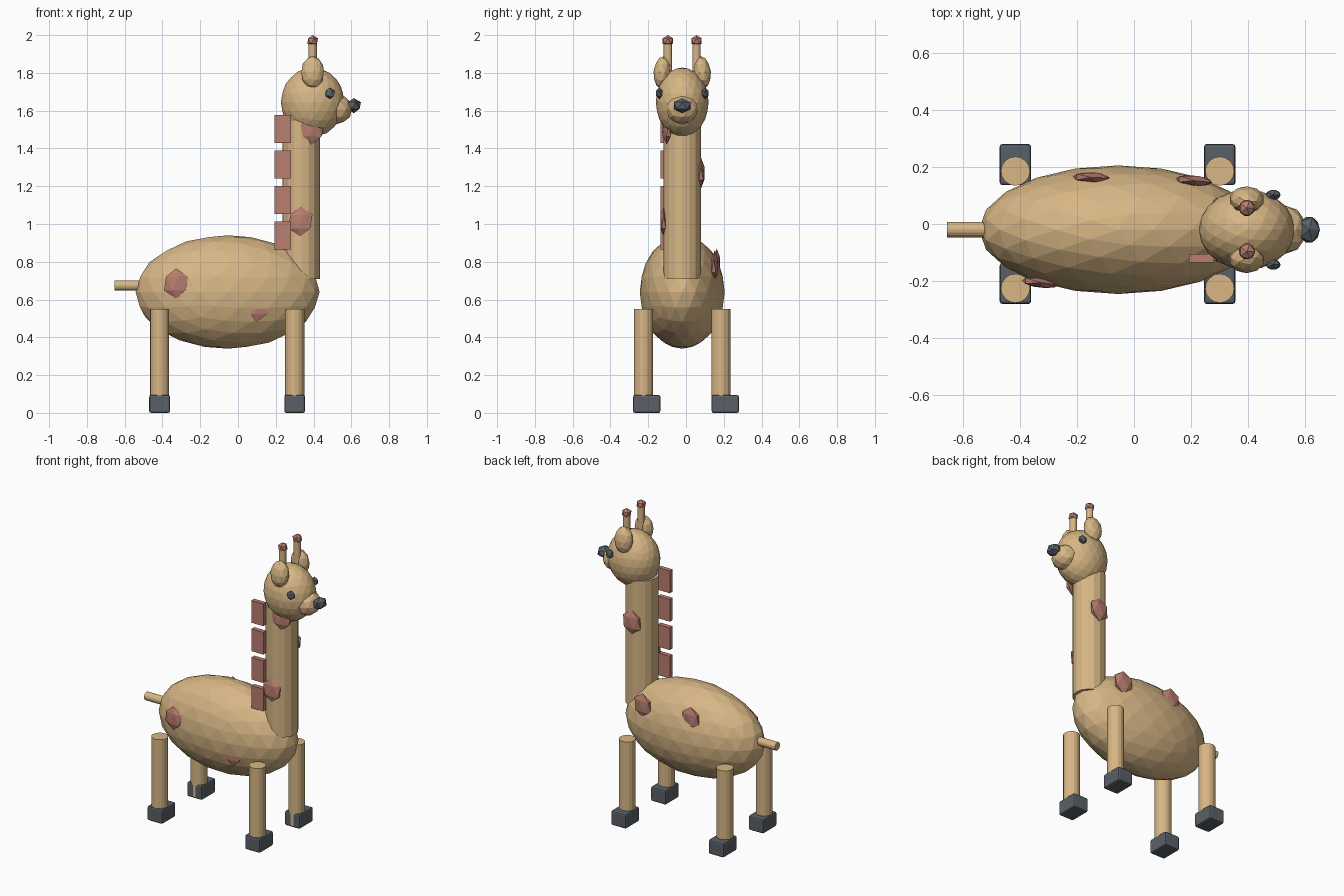
import bpy, math

if "Cube" in bpy.data.objects:
    bpy.data.objects.remove(bpy.data.objects["Cube"])


def material(name, rgb):
    m = bpy.data.materials.new(name)
    m.diffuse_color = (*rgb, 1)
    m.use_nodes = True
    m.node_tree.nodes["Principled BSDF"].inputs["Base Color"].default_value = m.diffuse_color
    return m


TAN = material("tan hide", (0.68, 0.47, 0.235))
PINK = material("dusty pink", (0.49, 0.21, 0.165))
DARK = material("dark slate", (0.10, 0.118, 0.138))
CY = -0.02  # plane of symmetry of the body


def finish(name, mat):
    ob = bpy.context.object
    ob.name = name
    ob.data.materials.append(mat)
    return ob


def blob(name, loc, radii, mat, sub=1, rot=(0, 0, 0)):
    bpy.ops.mesh.primitive_ico_sphere_add(subdivisions=sub, radius=1, location=loc, rotation=rot)
    ob = finish(name, mat)
    ob.scale = radii
    return ob


def tube(name, loc, r, depth, mat, rot=(0, 0, 0), sides=16):
    bpy.ops.mesh.primitive_cylinder_add(vertices=sides, radius=r, depth=depth, location=loc, rotation=rot)
    return finish(name, mat)


def box(name, loc, size, mat, bevel=0):
    bpy.ops.mesh.primitive_cube_add(size=1, location=loc)
    ob = finish(name, mat)
    ob.scale = size
    bpy.ops.object.transform_apply(location=False, rotation=False, scale=True)
    if bevel:
        b = ob.modifiers.new("soft edges", 'BEVEL')
        b.width = bevel
        b.segments = 2
    return ob


# Torso, neck, head, muzzle, nose and tail
blob("body", (-0.055, CY, 0.64), (0.487, 0.225, 0.30), TAN, 3)
tube("neck", (0.335, CY, 1.13), 0.10, 0.84, TAN)
blob("head", (0.395, CY, 1.645), (0.168, 0.14, 0.183), TAN, 3)
blob("muzzle", (0.525, CY, 1.607), (0.08, 0.086, 0.078), TAN, 2)
blob("nose", (0.613, CY, 1.627), (0.042, 0.052, 0.04), DARK)
tube("tail", (-0.555, CY, 0.675), 0.027, 0.20, TAN, (0, math.pi / 2, 0))

# Legs and hooves
for x, end in ((0.30, "front"), (-0.415, "rear")):
    for s, side in ((-1, "right"), (1, "left")):
        tube(f"{end}_{side}_leg", (x, CY + s * 0.205, 0.28), 0.051, 0.54, TAN)
        box(f"{end}_{side}_hoof", (x, s * 0.208, 0.0475), (0.11, 0.144, 0.095), DARK, 0.01)

# Paired head details
for s, side in ((-1, "right"), (1, "left")):
    blob(f"{side}_ear", (0.395, CY + s * 0.106, 1.803), (0.062, 0.046, 0.086), TAN, 2, (s * 0.1, 0, 0))
    blob(f"{side}_eye", (0.487, CY + s * 0.122, 1.692), (0.029, 0.02, 0.03), DARK)
    tube(f"{side}_horn", (0.395, CY + s * 0.076, 1.83), 0.022, 0.25, TAN)
    blob(f"{side}_horn_tip", (0.395, CY + s * 0.076, 1.969), (0.032, 0.032, 0.031), PINK)

# Mane plates up the back of the neck
for i in range(4):
    box(f"mane_{i + 1}", (0.236, -0.12, 0.939 + i * 0.188), (0.087, 0.03, 0.147), PINK)

# Flattened spots: x, y, z, turn about z
spots = [(-0.328, -0.205, 0.685, -0.12), (0.10, -0.202, 0.56, 0.05),
         (-0.15, 0.163, 0.79, -0.03), (0.21, 0.152, 0.78, -0.1),
         (0.33, -0.118, 1.013, 0), (0.39, -0.103, 1.50, 0.2), (0.34, 0.08, 1.27, 0)]
for i, (x, y, z, turn) in enumerate(spots):
    blob(f"spot_{i + 1}", (x, y, z), (0.072, 0.02, 0.08), PINK, 1, (0, 0, turn))
